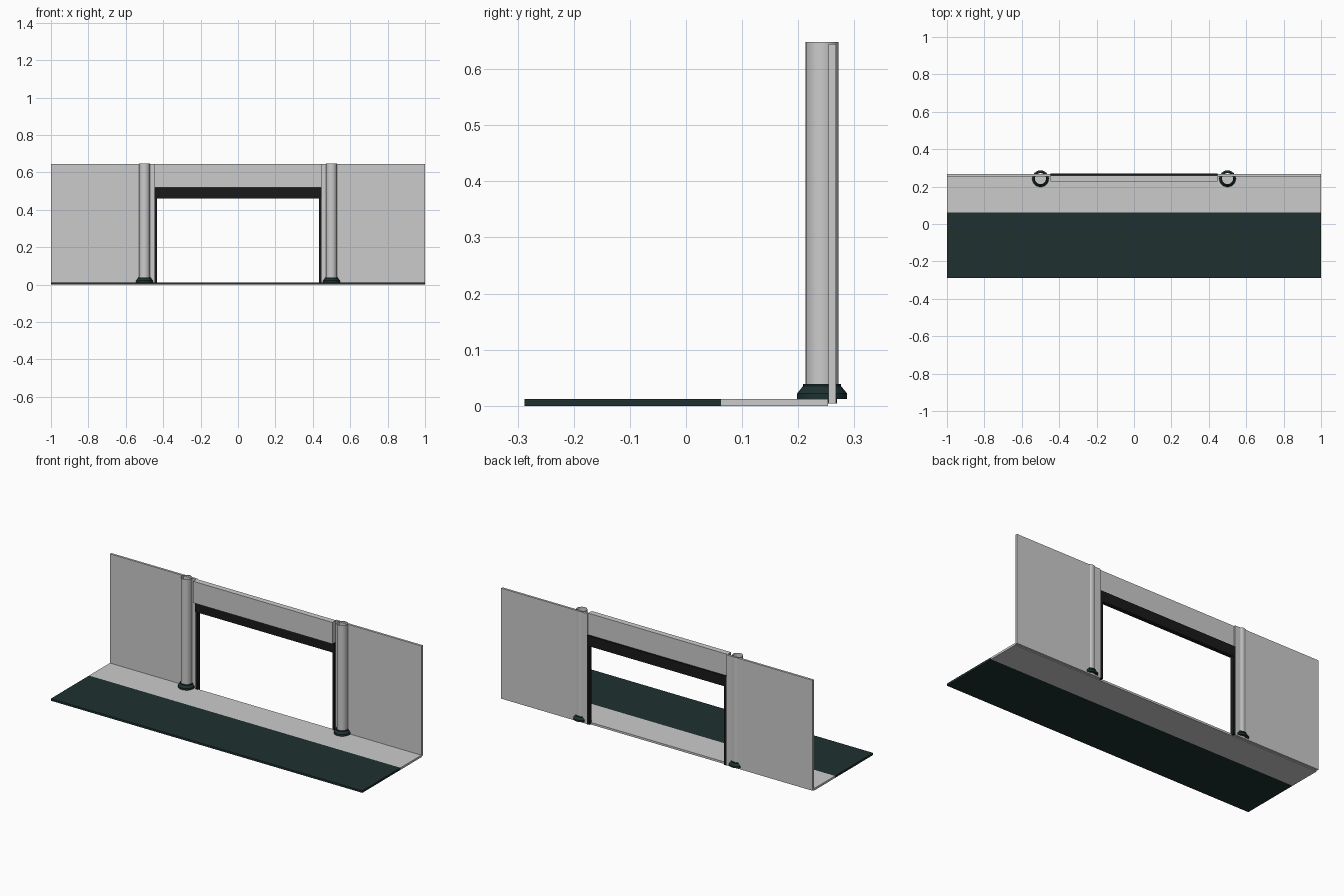
import bpy, bmesh, math

if "Cube" in bpy.data.objects:
    bpy.data.objects.remove(bpy.data.objects["Cube"])


def material(name, rgb):
    m = bpy.data.materials.new(name)
    m.diffuse_color = (*rgb, 1)
    m.use_nodes = True
    m.node_tree.nodes["Principled BSDF"].inputs["Base Color"].default_value = m.diffuse_color
    return m


GREEN = material("dark_green", (0.013, 0.03, 0.03))
BLACK = material("black", (0.01, 0.01, 0.01))


def finish(name, bm, mat=None):
    me = bpy.data.meshes.new(name)
    bm.to_mesh(me)
    bm.free()
    ob = bpy.data.objects.new(name, me)
    bpy.context.collection.objects.link(ob)
    if mat:
        me.materials.append(mat)
    return ob


def box(name, lo, hi, mat=None):
    bm = bmesh.new()
    bmesh.ops.create_cube(bm, size=1)
    for v in bm.verts:
        for i in range(3):
            v.co[i] = lo[i] if v.co[i] < 0 else hi[i]
    return finish(name, bm, mat)


def lathe(name, profile, x, y, mat=None, sides=24):
    """Open-ended turned shell from (radius, z) points."""
    bm = bmesh.new()
    rings = [[bm.verts.new((x + r * math.cos(2 * math.pi * i / sides),
                            y + r * math.sin(2 * math.pi * i / sides), z))
              for i in range(sides)] for r, z in profile]
    for a, b in zip(rings, rings[1:]):
        for i in range(sides):
            j = (i + 1) % sides
            bm.faces.new((a[i], a[j], b[j], b[i]))
    ob = finish(name, bm, mat)
    bpy.context.view_layer.objects.active = ob
    ob.select_set(True)
    bpy.ops.object.shade_smooth_by_angle(angle=math.radians(30))
    ob.select_set(False)
    return ob


# Ground strips
box("road", (-1, -0.288, 0), (1, 0.062, 0.012), GREEN)
box("pavement", (-1, 0.062, 0), (1, 0.253, 0.012))

# Walls, columns and door jambs on both sides
for side, s in (("left", -1), ("right", 1)):
    xs = sorted((s * 0.447, s * 1.0))
    box(f"wall_{side}", (xs[0], 0.254, 0.004), (xs[1], 0.267, 0.645))
    xs = sorted((s * 0.433, s * 0.447))
    box(f"door_jamb_{side}", (xs[0], 0.247, 0.004), (xs[1], 0.269, 0.52), BLACK)
    lathe(f"column_{side}", [(0.0295, 0.012), (0.0295, 0.648)], s * 0.5, 0.2425)
    lathe(f"column_base_{side}",
          [(0.03, 0.012), (0.0445, 0.012), (0.0445, 0.022), (0.034, 0.035),
           (0.034, 0.039), (0.0295, 0.039)], s * 0.5, 0.2425, GREEN)

# Lintel and dark header above the opening
box("lintel", (-0.447, 0.226, 0.52), (0.447, 0.259, 0.645))
box("door_header", (-0.447, 0.245, 0.46), (0.447, 0.269, 0.52), BLACK)
